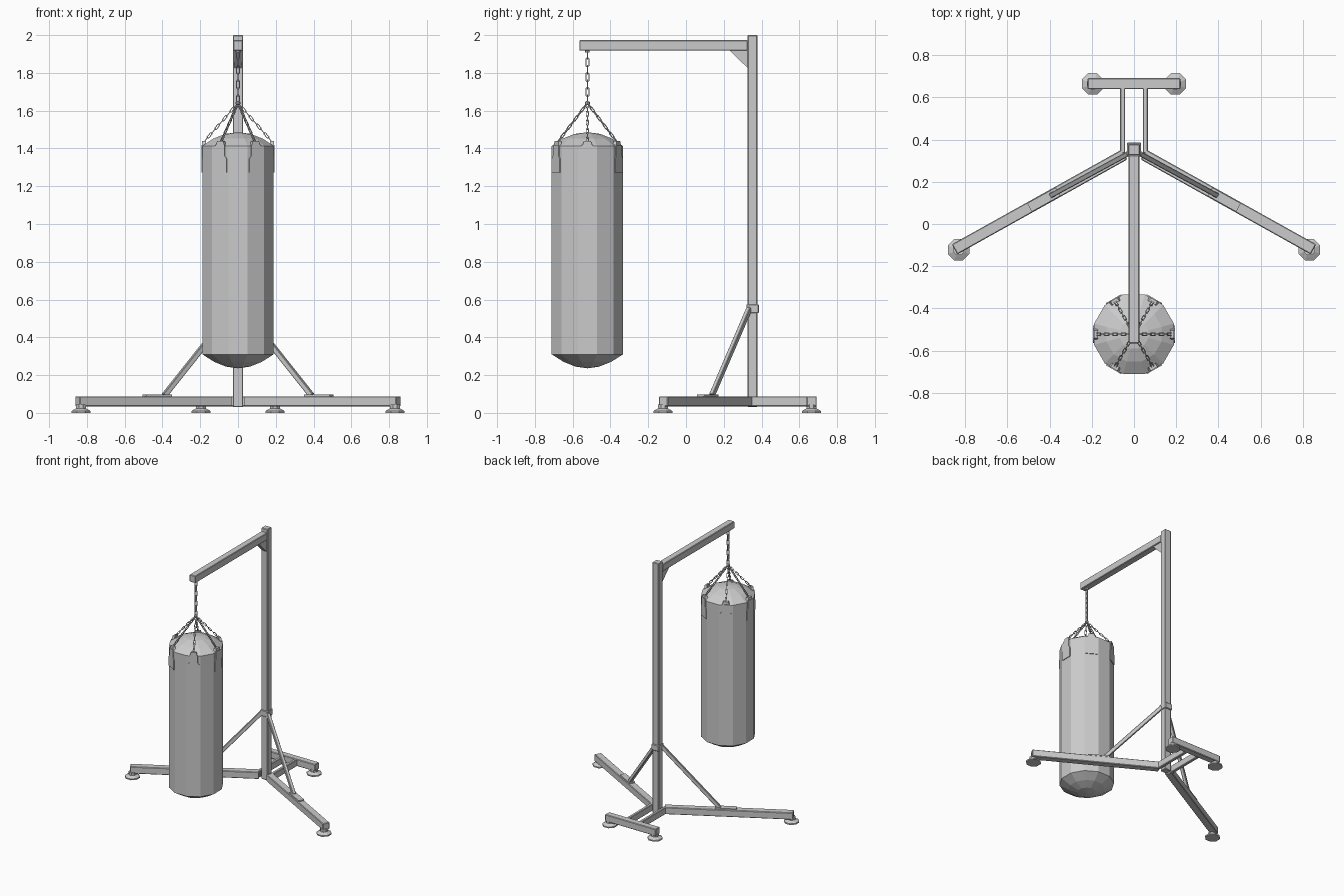
import bpy, bmesh
from math import sin, cos, pi, radians
from mathutils import Vector, Matrix

if "Cube" in bpy.data.objects:
    bpy.data.objects.remove(bpy.data.objects["Cube"])

POST_Y = 0.352
BAG_Y = -0.522


def finish(name, bm, bevel=0.0):
    bmesh.ops.recalc_face_normals(bm, faces=bm.faces)
    me = bpy.data.meshes.new(name)
    bm.to_mesh(me)
    bm.free()
    ob = bpy.data.objects.new(name, me)
    bpy.context.collection.objects.link(ob)
    if bevel:
        mod = ob.modifiers.new("bevel", 'BEVEL')
        mod.width = bevel
        mod.segments = 1
    return ob


def frame(p0, p1, up=(0, 0, 1)):
    # local z runs from p0 to p1, local y leans towards up
    z = (Vector(p1) - Vector(p0)).normalized()
    u = Vector(up) if abs(z.dot(Vector(up))) < 0.99 else Vector((0, 1, 0))
    x = u.cross(z).normalized()
    y = z.cross(x)
    return Matrix((x, y, z)).transposed()


def beam(name, p0, p1, w, h, bevel=0.004):
    p0, p1 = Vector(p0), Vector(p1)
    bm = bmesh.new()
    m = Matrix.Translation((p0 + p1) / 2) @ frame(p0, p1).to_4x4() @ Matrix.Diagonal((w, h, (p1 - p0).length, 1))
    bmesh.ops.create_cube(bm, size=1, matrix=m)
    return finish(name, bm, bevel)


def lathe(name, profile, sides, centre, offset=0.0):
    bm = bmesh.new()
    rings = []
    for r, z in profile:
        n = 1 if r == 0 else sides
        rings.append([bm.verts.new((centre[0] + r * cos(offset + 2 * pi * i / sides),
                                    centre[1] + r * sin(offset + 2 * pi * i / sides), z)) for i in range(n)])
    for a, b in zip(rings, rings[1:]):
        for i in range(sides):
            q = [a[i % len(a)], a[(i + 1) % len(a)], b[(i + 1) % len(b)], b[i % len(b)]]
            bm.faces.new(list(dict.fromkeys(q)))
    for ring in (rings[0], rings[-1]):
        if len(ring) > 1:
            bm.faces.new(ring)
    return finish(name, bm)


def prism(name, pts, matrix, depth, bevel=0.0):
    # extrude a flat outline (local xy) along local z
    bm = bmesh.new()
    f = bm.faces.new([bm.verts.new((x, y, 0)) for x, y in pts])
    ext = bmesh.ops.extrude_face_region(bm, geom=[f])
    bmesh.ops.translate(bm, vec=(0, 0, depth), verts=[v for v in ext['geom'] if isinstance(v, bmesh.types.BMVert)])
    bm.transform(matrix)
    return finish(name, bm, bevel)


def chain(name, p0, p1, count, width, wire):
    # alternating oval links between two points
    p0, p1 = Vector(p0), Vector(p1)
    rot = frame(p0, p1)
    pitch = (p1 - p0).length / count
    half = pitch / 2 + wire
    r = width / 2 - wire
    bm = bmesh.new()
    for k in range(count):
        mid = p0.lerp(p1, (k + 0.5) / count)
        turn = Matrix.Rotation(pi / 2 * (k % 2), 3, 'Z')
        rings = []
        for i in range(8):
            a = pi / 8 + 2 * pi * i / 8
            d = Vector((cos(a), 0, sin(a)))
            c = Vector((r * cos(a), 0, r * sin(a) + (half - r) * (1 if sin(a) > 0 else -1)))
            rings.append([bm.verts.new(mid + rot @ turn @ (c + d * wire * cos(b) + Vector((0, wire * sin(b), 0))))
                          for b in (pi / 4 + pi / 2 * j for j in range(4))])
        for i in range(8):
            for j in range(4):
                A, B = rings[i], rings[(i + 1) % 8]
                bm.faces.new((A[j], A[(j + 1) % 4], B[(j + 1) % 4], B[j]))
    return finish(name, bm)


# upright post, collar and overhead arm
beam("post", (0, POST_Y, 0.03), (0, POST_Y, 2.0), 0.055, 0.052)
beam("post_collar", (0, POST_Y + 0.001, 0.528), (0, POST_Y + 0.001, 0.575), 0.066, 0.066)
beam("overhead_arm", (0, -0.565, 1.946), (0, POST_Y - 0.026, 1.946), 0.052, 0.056)

# triangular gusset under the arm
prism("arm_gusset", [(0.23, 1.92), (0.327, 1.92), (0.327, 1.825)],
      Matrix(((0, 0, 1, -0.018), (1, 0, 0, 0), (0, 1, 0, 0), (0, 0, 0, 1))), 0.036)

# base: mirrored legs, braces, rear rails and feet
foot_profile = [(0.055, 0.0), (0.055, 0.01), (0.036, 0.02), (0.028, 0.024), (0.028, 0.045)]
for s, side in ((-1, "left"), (1, "right")):
    beam("front_leg_" + side, (s * 0.045, 0.329, 0.061), (s * 0.85, -0.12, 0.061), 0.054, 0.054)
    beam("rear_rail_" + side, (s * 0.054, 0.335, 0.061), (s * 0.054, 0.645, 0.061), 0.024, 0.054)
    beam("brace_plate_" + side, (s * 0.36, 0.153, 0.093), (s * 0.495, 0.078, 0.093), 0.045, 0.01, 0)
    beam("brace_" + side, (s * 0.39, 0.137, 0.092), (s * 0.025, 0.335, 0.552), 0.024, 0.028, 0.003)
    lathe("front_foot_" + side, foot_profile, 8, (s * 0.831, -0.122), radians(22.5))
    lathe("rear_foot_" + side, foot_profile, 8, (s * 0.196, 0.664), radians(22.5))
beam("rear_crossbar", (-0.22, 0.665, 0.061), (0.22, 0.665, 0.061), 0.052, 0.054)

# heavy bag with domed ends
R = 0.1955
bag = [(0, 0.236), (0.065, 0.245), (0.13, 0.27), (R, 0.31), (R, 1.413), (0.135, 1.452), (0.07, 1.477), (0, 1.486)]
lathe("punching_bag", bag, 12, (0, BAG_Y), radians(15))

# suspension: straps, clips and sling chains around the rim
strap = [(-0.042, 1.272), (0.042, 1.272), (0.042, 1.345), (0.03, 1.36), (0.03, 1.418),
         (-0.03, 1.418), (-0.03, 1.36), (-0.042, 1.345)]
clip = [(-0.03, 1.405), (0.03, 1.405), (0.018, 1.44), (-0.018, 1.44)]
hub = Vector((0, BAG_Y, 1.64))
stand = Matrix(((0, 0, 1, 0), (1, 0, 0, 0), (0, 1, 0, 0), (0, 0, 0, 1)))
for i in range(6):
    turn = Matrix.Translation((0, BAG_Y, 0)) @ Matrix.Rotation(i * pi / 3, 4, 'Z')
    prism("strap_%d" % i, strap, turn @ Matrix.Translation((0.186, 0, 0)) @ stand, 0.008)
    prism("strap_clip_%d" % i, clip, turn @ Matrix.Translation((0.17, 0, 0)) @ stand, 0.02)
    chain("sling_chain_%d" % i, turn @ Vector((0.18, 0, 1.435)), hub, 9, 0.018, 0.003)

# main chain, hub ring and arm hanger
chain("main_chain", hub, (0, BAG_Y, 1.915), 7, 0.026, 0.004)
lathe("hub_ring", [(0.006, 1.63), (0.013, 1.635), (0.013, 1.645), (0.006, 1.65)], 8, (0, BAG_Y))
lathe("arm_hanger", [(0.012, 1.908), (0.012, 1.922)], 8, (0, BAG_Y))
